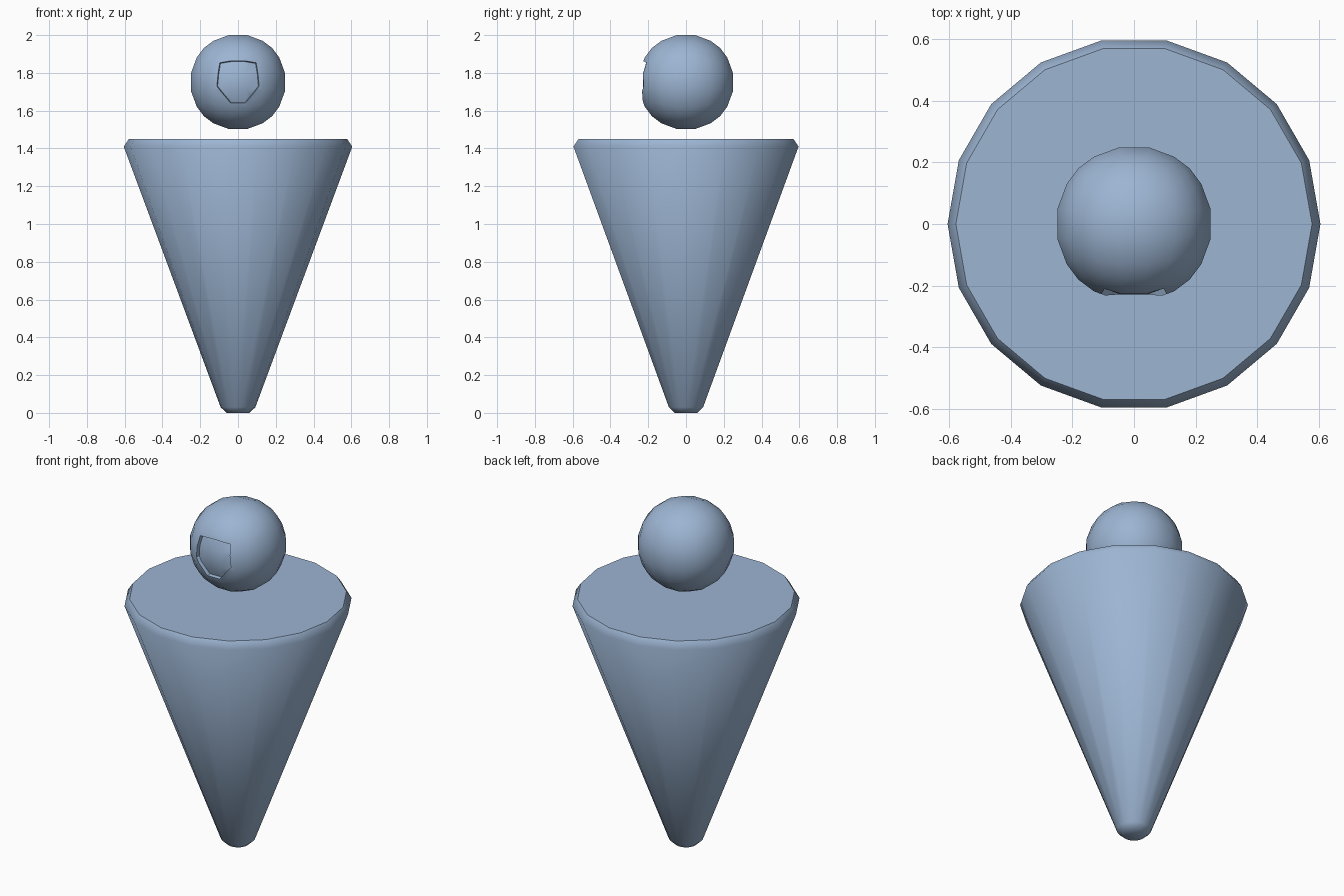
import bpy, bmesh, math
from mathutils import Vector

if "Cube" in bpy.data.objects:
    bpy.data.objects.remove(bpy.data.objects["Cube"])

CENTRE = Vector((0, 0, 1.7515))

blue_grey = bpy.data.materials.new("blue_grey")
blue_grey.diffuse_color = (0.334, 0.461, 0.649, 1)
blue_grey.use_nodes = True
blue_grey.node_tree.nodes["Principled BSDF"].inputs["Base Color"].default_value = blue_grey.diffuse_color


def make_object(name, bm):
    bmesh.ops.recalc_face_normals(bm, faces=bm.faces)
    mesh = bpy.data.meshes.new(name)
    bm.to_mesh(mesh)
    bm.free()
    mesh.materials.append(blue_grey)
    obj = bpy.data.objects.new(name, mesh)
    bpy.context.collection.objects.link(obj)
    return obj


def quad_sphere(name, radius):
    bm = bmesh.new()
    bmesh.ops.create_cube(bm, size=2)
    bmesh.ops.subdivide_edges(bm, edges=bm.edges[:], cuts=4, use_grid_fill=True)
    for v in bm.verts:
        v.co = CENTRE + v.co.normalized() * radius
    return make_object(name, bm)


def loft(name, rings):
    bm = bmesh.new()
    loops = [[bm.verts.new(p) for p in ring] for ring in rings]
    n = len(loops[0])
    for a, b in zip(loops, loops[1:]):
        for i in range(n):
            j = (i + 1) % n
            bm.faces.new((a[i], a[j], b[j], b[i]))
    bm.faces.new(loops[0])
    bm.faces.new(loops[-1])
    return make_object(name, bm)


def subtract(obj, cutter):
    mod = obj.modifiers.new("cut", 'BOOLEAN')
    mod.operation = 'DIFFERENCE'
    mod.solver = 'EXACT'
    mod.object = cutter
    bpy.context.view_layer.objects.active = obj
    bpy.ops.object.modifier_apply(modifier=mod.name)
    bpy.data.objects.remove(cutter)


def smooth(obj, degrees):
    bpy.ops.object.select_all(action='DESELECT')
    obj.select_set(True)
    bpy.context.view_layer.objects.active = obj
    bpy.ops.object.shade_smooth_by_angle(angle=math.radians(degrees))


# Tapered body with chamfered rims
profile = [(0.06, 0.0), (0.092, 0.03), (0.605, 1.41), (0.578, 1.45)]
angles = [math.tau * i / 18 for i in range(18)]
body = loft("body", [[(r * math.cos(a), r * math.sin(a), z) for a in angles]
                     for r, z in profile])
smooth(body, 55)

# Head with a shallow face recess whose floor follows the sphere
head = quad_sphere("head", 0.258)
half = [(0.037, 0.113), (0.1, 0.106), (0.113, -0.022), (0.039, -0.112)]
outline = half + [(-x, z) for x, z in reversed(half)]
rings = [[CENTRE + Vector((x * s, y, z * s)) for x, z in outline]
         for y, s in ((-0.3, 1.12), (-0.15, 0.86))]
cutter = loft("face_cutter", rings)
subtract(cutter, quad_sphere("recess_floor", 0.237))
subtract(head, cutter)
smooth(head, 35)
